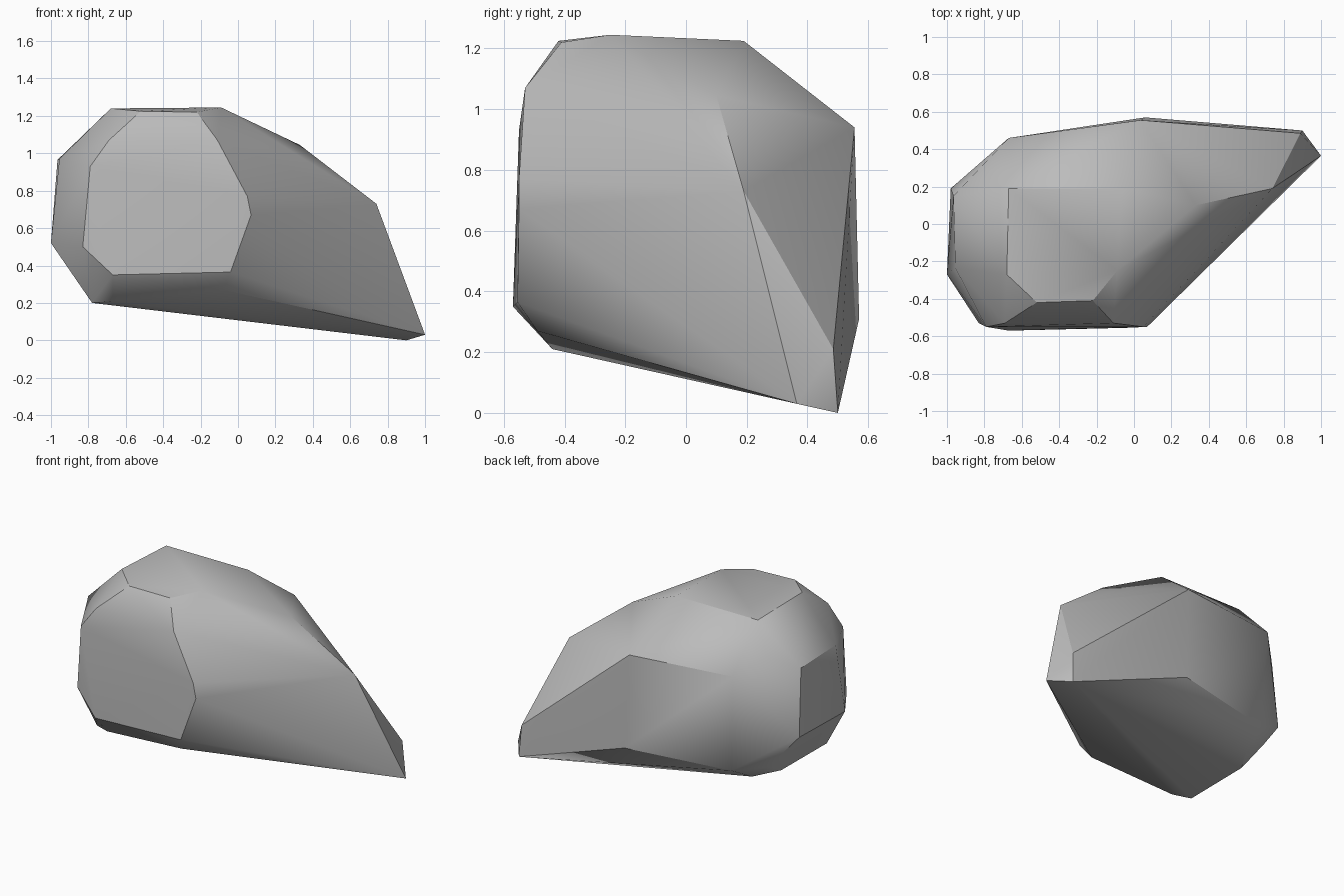
import bpy
import bmesh
from math import radians

starter = bpy.data.objects.get("Cube")
if starter:
    bpy.data.objects.remove(starter, do_unlink=True)


def make_material(name, grey):
    """One flat grey stone colour."""
    colour = (grey, grey, grey, 1)
    material = bpy.data.materials.new(name)
    material.use_nodes = True
    material.diffuse_color = colour
    material.node_tree.nodes["Principled BSDF"].inputs["Base Color"].default_value = colour
    return material


def make_boulder(name, corner_groups, material, sharp_angle):
    """Wrap a tight convex skin around the chipped corners."""
    bm = bmesh.new()
    for corners in corner_groups.values():
        for corner in corners:
            bm.verts.new(corner)
    hull = bmesh.ops.convex_hull(bm, input=bm.verts)
    leftovers = {g for g in hull["geom_interior"] + hull["geom_unused"]
                 if isinstance(g, bmesh.types.BMVert)}
    bmesh.ops.delete(bm, geom=list(leftovers), context="VERTS")
    bmesh.ops.recalc_face_normals(bm, faces=bm.faces)
    mesh = bpy.data.meshes.new(name)
    bm.to_mesh(mesh)
    bm.free()
    mesh.materials.append(material)
    boulder = bpy.data.objects.new(name, mesh)
    bpy.context.collection.objects.link(boulder)
    bpy.ops.object.select_all(action="DESELECT")
    boulder.select_set(True)
    bpy.context.view_layer.objects.active = boulder
    bpy.ops.object.shade_smooth_by_angle(angle=sharp_angle)
    return boulder


# Corners of the stone, grouped by the facet they belong to
corners = {
    "crown": [(-.68, -.27, 1.24), (-.52, -.42, 1.225), (-.22, -.41, 1.22),
              (-.09, -.25, 1.245), (-.06, .19, 1.225), (-.67, .19, 1.225)],
    "front_facet": [(-.67, -.57, .35), (-.04, -.555, .365), (.07, -.55, .67),
                    (.05, -.55, .77), (-.11, -.53, 1.07), (-.69, -.53, 1.07),
                    (-.79, -.55, .93), (-.83, -.53, .5)],
    "blunt_end": [(-1, -.27, .52), (-.955, -.235, .97), (-.965, .15, .965),
                  (-.98, .19, .515)],
    "back_facet": [(.035, .555, .94), (.06, .57, .31), (-.67, .46, .945),
                   (-.64, .43, .29), (-.8, .27, .295), (-.8, .28, 1.04)],
    "pointed_end": [(.33, .1, 1.045), (.74, .19, .73), (1, .365, .03),
                    (.9, .5, 0), (.89, .485, .21)],
    "underside": [(-.78, -.39, .2), (-.67, -.44, .21), (-.08, -.49, .27),
                  (-.775, .09, .2), (-.67, .25, .19)],
}

stone = make_material("stone_grey", .5)
make_boulder("boulder", corners, stone, radians(30))
